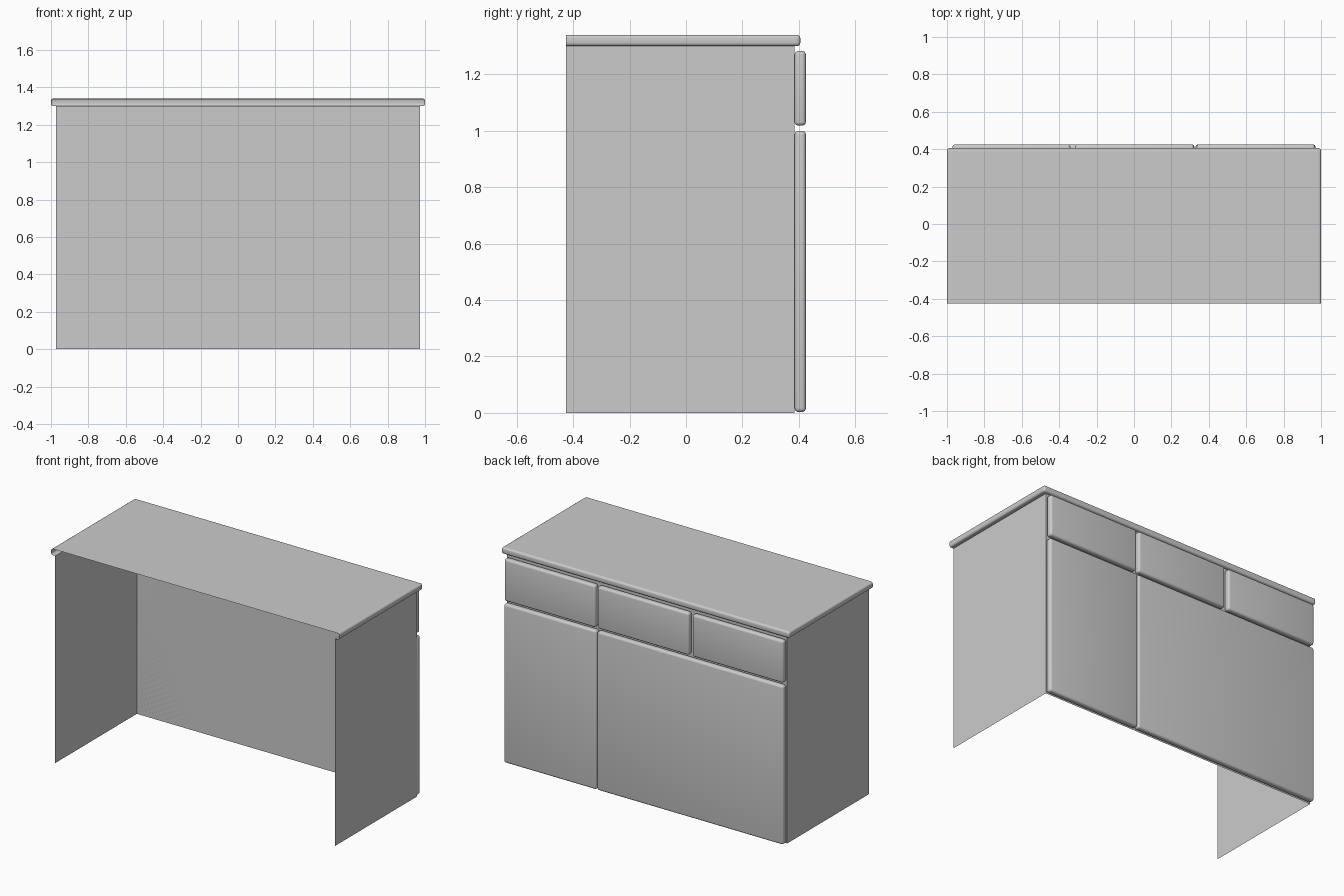
import bpy, bmesh, math
from mathutils import Vector

if "Cube" in bpy.data.objects:
    bpy.data.objects.remove(bpy.data.objects["Cube"])

FRONT, BACK = -0.425, 0.385
SIDE, H, TOP = 0.972, 1.30, 1.34


def finish(name, bm):
    bmesh.ops.recalc_face_normals(bm, faces=bm.faces)
    me = bpy.data.meshes.new(name)
    bm.to_mesh(me)
    bm.free()
    ob = bpy.data.objects.new(name, me)
    bpy.context.collection.objects.link(ob)
    bpy.context.view_layer.objects.active = ob
    ob.select_set(True)
    bpy.ops.object.shade_smooth_by_angle(angle=math.radians(35))
    ob.select_set(False)
    return ob


def rounded_box(lo, hi, radius):
    bm = bmesh.new()
    bmesh.ops.create_cube(bm, size=1)
    lo, hi = Vector(lo), Vector(hi)
    for v in bm.verts:
        v.co = Vector(((hi if c > 0 else lo)[i] for i, c in enumerate(v.co)))
    bmesh.ops.bevel(bm, geom=bm.edges[:], offset=radius, segments=4,
                    profile=0.5, affect='EDGES')
    return bm


def cut(bm, co, no, clear=False):
    bmesh.ops.bisect_plane(bm, geom=bm.verts[:] + bm.edges[:] + bm.faces[:],
                           plane_co=co, plane_no=no, clear_outer=clear)


# Thin three-sided carcass, open at the front, top and bottom
bm = bmesh.new()
plan = [(-SIDE, FRONT), (-SIDE, BACK), (SIDE, BACK), (SIDE, FRONT)]
low = [bm.verts.new((x, y, 0)) for x, y in plan]
high = [bm.verts.new((x, y, H)) for x, y in plan]
for i in range(3):
    bm.faces.new((low[i], low[i + 1], high[i + 1], high[i]))
finish("carcass", bm)

# Hollow worktop: open front edge, underside only as a lip outside the carcass
bm = rounded_box((-1, FRONT - 0.2, H), (1, 0.405, TOP), 0.012)
cut(bm, (0, FRONT, 0), (0, -1, 0), clear=True)
for s in (-1, 1):
    cut(bm, (s * SIDE, 0, 0), (s, 0, 0))
cut(bm, (0, BACK, 0), (0, 1, 0))
inner = []
for f in bm.faces:
    c = f.calc_center_median()
    if c.z < H + 0.001 and abs(c.x) < SIDE and c.y < BACK:
        inner.append(f)
bmesh.ops.delete(bm, geom=inner, context='FACES')
finish("worktop", bm)

# Drawer fronts on the back side
for i, (x0, x1) in enumerate([(-0.97, -0.34), (-0.315, 0.32), (0.335, 0.968)]):
    finish(f"drawer_front_{i + 1}",
           rounded_box((x0, BACK, 1.018), (x1, 0.425, 1.283), 0.014))

# One wide and one narrow door below the drawers
for name, x0, x1 in [("wide_door", -0.971, 0.323), ("narrow_door", 0.328, 0.971)]:
    finish(name, rounded_box((x0, BACK, 0.003), (x1, 0.425, 1.0), 0.014))
